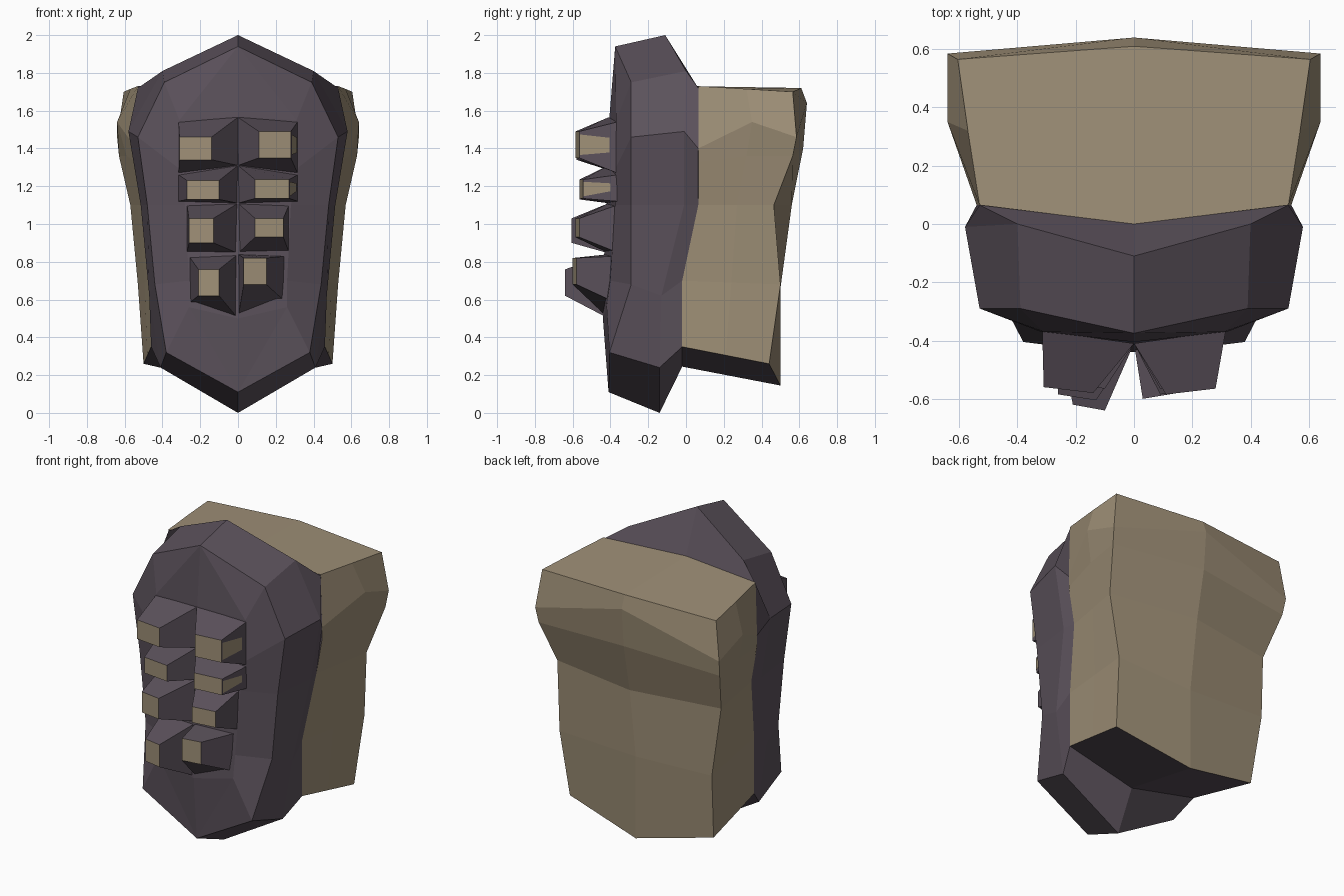
import bpy, bmesh
from mathutils import Vector

if "Cube" in bpy.data.objects:
    bpy.data.objects.remove(bpy.data.objects["Cube"])


def material(name, rgb):
    m = bpy.data.materials.new(name)
    m.diffuse_color = (*rgb, 1)
    m.use_nodes = True
    m.node_tree.nodes["Principled BSDF"].inputs["Base Color"].default_value = m.diffuse_color
    return m


DARK = material("dark plum grey", (0.105, 0.083, 0.105))
TAN = material("sandy tan", (0.345, 0.278, 0.185))


def finish(name, bm, mats):
    """Weld, fix normals and link a mesh."""
    bmesh.ops.remove_doubles(bm, verts=bm.verts, dist=0.0005)
    bmesh.ops.dissolve_degenerate(bm, dist=0.0005, edges=bm.edges)
    bmesh.ops.recalc_face_normals(bm, faces=bm.faces)
    me = bpy.data.meshes.new(name)
    bm.to_mesh(me)
    bm.free()
    for m in mats:
        me.materials.append(m)
    ob = bpy.data.objects.new(name, me)
    bpy.context.collection.objects.link(ob)
    return ob


def face(bm, pts, mat=0):
    """Face from points, dropping repeated corners."""
    pts = [Vector(p) for p in pts]
    pts = [p for i, p in enumerate(pts) if (p - pts[i - 1]).length > 1e-4]
    if len(pts) > 2:
        bm.faces.new([bm.verts.new(p) for p in pts]).material_index = mat


def mirrored_grid(bm, rows, caps=()):
    """Skin a grid of half-side points on both sides; caps are (points, material)."""
    for s in (1, -1):
        g = [[(s * x, y, z) for x, y, z in r] for r in rows]
        for a, b in zip(g, g[1:]):
            for i in range(len(a) - 1):
                face(bm, [a[i], a[i + 1], b[i + 1], b[i]])
        for pts, mat in caps:
            face(bm, [(s * x, y, z) for x, y, z in pts], mat)


# Front shell: rows top to bottom; columns ridge, stud edge, front rim, outer rim, back rim
shell = [
    [(0, -.375, 1.94), (0, -.375, 1.94), (0, -.375, 1.94), (0, -.11, 2.0), (0, 0, 1.73)],
    [(0, -.405, 1.57), (.31, -.37, 1.55), (.39, -.29, 1.75), (.40, 0, 1.81), (.53, .065, 1.72)],
    [(0, -.415, 1.3), (.32, -.37, 1.3), (.53, -.29, 1.46), (.58, -.01, 1.49), (.54, .065, 1.4)],
    [(0, -.42, 1.1), (.28, -.375, 1.1), (.48, -.29, 1.1), (.515, -.01, 1.1), (.50, .065, 1.1)],
    [(0, -.44, .7), (.26, -.40, .7), (.44, -.29, .68), (.47, -.13, .62), (.46, -.02, .7)],
    [(0, -.44, .5), (.26, -.42, .56), (.38, -.405, .32), (.41, -.14, .24), (.46, -.02, .35)],
    [(0, -.41, .11), (0, -.41, .11), (0, -.41, .11), (0, -.14, 0), (0, -.02, .245)],
]
bm = bmesh.new()
mirrored_grid(bm, shell, [([r[-1] for r in shell], 0)])
finish("front_shell", bm, [DARK])

# Back block: rows top to bottom; columns shell seam, mid side, back corner, back centre
block = [
    [(.53, .065, 1.73), (.57, .32, 1.715), (.605, .565, 1.70), (0, .61, 1.72)],
    [(.54, .065, 1.4), (.64, .35, 1.54), (.64, .585, 1.46), (0, .64, 1.64)],
    [(.54, .065, 1.33), (.59, .32, 1.36), (.63, .565, 1.36), (0, .62, 1.4)],
    [(.50, .065, 1.1), (.535, .27, 1.1), (.57, .465, 1.1), (0, .56, 1.1)],
    [(.46, -.02, .7), (.495, .24, .69), (.53, .50, .68), (0, .50, .66)],
    [(.46, -.02, .35), (.48, .21, .305), (.50, .44, .26), (0, .50, .145)],
]
bm = bmesh.new()
mirrored_grid(bm, block, [
    (block[0] + [(0, 0, 1.73)], 0),          # top
    (block[-1] + [(0, -.02, .245)], 1),      # dark underside
    ([r[0] for r in block] + [(0, -.02, .245), (0, 0, 1.73)], 1),
])
finish("back_block", bm, [TAN, DARK])


# Studs: base (centre top, outer top, centre bottom, outer bottom, half width),
# then left and right tips (inner x, outer x, bottom z, top z, y)
rows = [
    ((1.565, 1.54, 1.31, 1.27, .315), (.14, .31, 1.34, 1.46, -.58), (.11, .28, 1.35, 1.49, -.585)),
    ((1.31, 1.26, 1.11, 1.12, .315), (.10, .27, 1.13, 1.23, -.565), (.09, .27, 1.135, 1.235, -.565)),
    ((1.11, 1.10, .845, .85, .27), (.13, .26, .90, 1.03, -.605), (.09, .24, .93, 1.03, -.585)),
    ((.84, .83, .50, .58, .26), (.10, .21, .62, .76, -.64), (.03, .15, .68, .82, -.60)),
]
for n, (base, left, right) in enumerate(rows, 1):
    ct, ot, cb, o_b, w = base
    for side, s, (xi, xo, zb, zt, y) in (("left", -1, left), ("right", 1, right)):
        b = [(0, -.41, ct), (s * w, -.365, ot), (s * w, -.365, o_b), (0, -.41, cb)]
        t = [(s * xi, y, zt), (s * xo, y + .02, zt), (s * xo, y + .02, zb), (s * xi, y, zb)]
        bm = bmesh.new()
        for i in range(4):
            j = (i + 1) % 4
            face(bm, [b[i], b[j], t[j], t[i]])
        face(bm, t, 1)
        face(bm, b)
        finish(f"stud_{n}_{side}", bm, [DARK, TAN])
        # Tan strip on the outer flank of the upper right studs
        if s == 1 and n < 3:
            q = [Vector(p) for p in (b[1], t[1], t[2], b[2])]
            bm = bmesh.new()
            face(bm, [q[0].lerp(q[1], u).lerp(q[3].lerp(q[2], u), v) + Vector((.004, 0, 0))
                      for u, v in ((.2, .3), (.98, .12), (.98, .88), (.2, .62))])
            finish(f"stud_{n}_side_patch", bm, [TAN])
